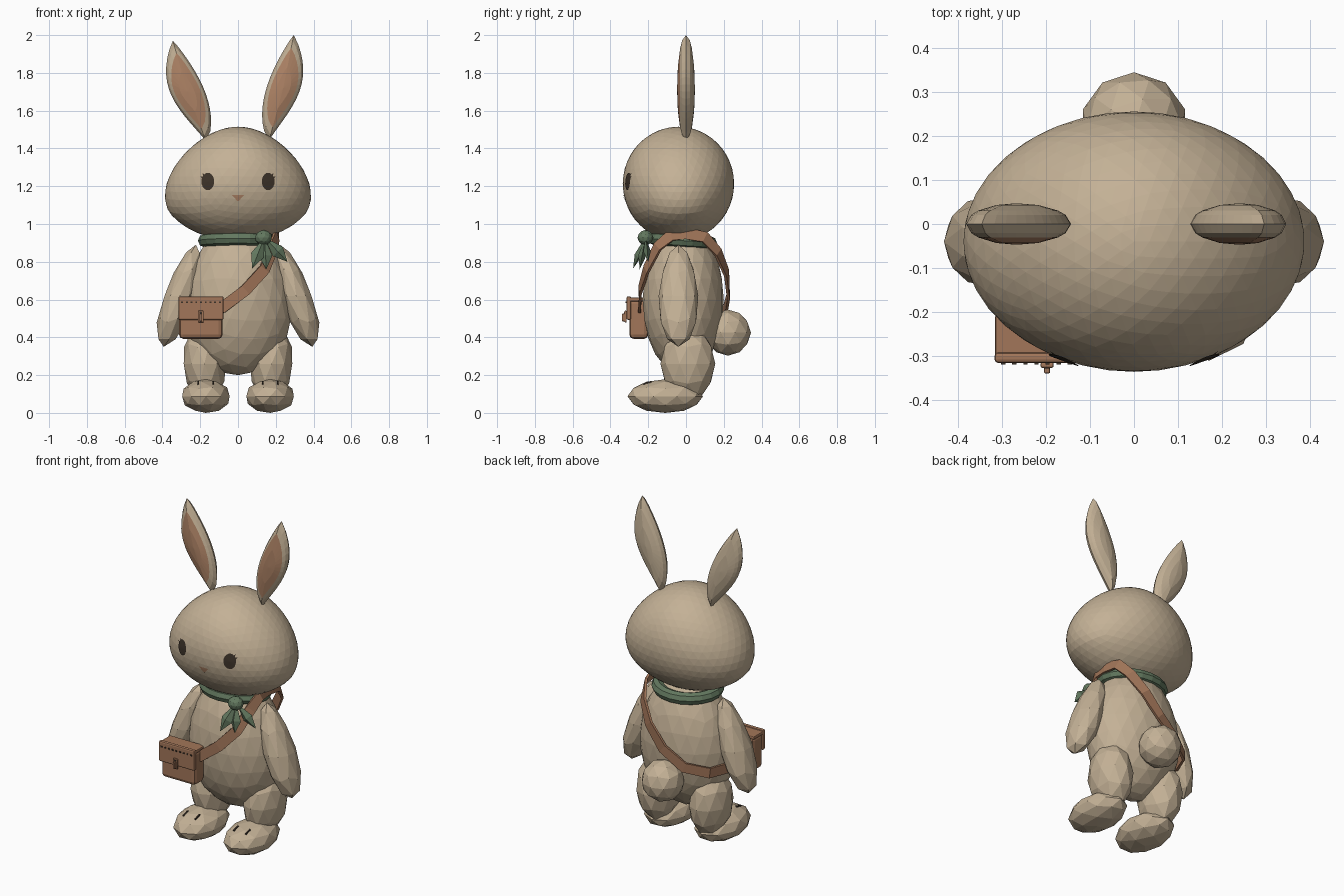
import bpy, bmesh, math
from mathutils import Vector, Matrix

if "Cube" in bpy.data.objects:
    bpy.data.objects.remove(bpy.data.objects["Cube"])


def material(name, r, g, b):
    m = bpy.data.materials.new(name)
    m.diffuse_color = (r, g, b, 1)
    m.use_nodes = True
    m.node_tree.nodes["Principled BSDF"].inputs["Base Color"].default_value = m.diffuse_color
    return m


FUR = material("tan_fur", 0.55, 0.44, 0.305)
PINK = material("inner_ear_brown", 0.42, 0.225, 0.13)
LEATHER = material("leather", 0.36, 0.18, 0.10)
GREEN = material("scarf_green", 0.125, 0.19, 0.115)
DARK = material("dark_brown", 0.045, 0.032, 0.022)


def finish(name, bm, *mats):
    bmesh.ops.recalc_face_normals(bm, faces=bm.faces)
    me = bpy.data.meshes.new(name)
    bm.to_mesh(me)
    bm.free()
    for m in mats:
        me.materials.append(m)
    ob = bpy.data.objects.new(name, me)
    bpy.context.collection.objects.link(ob)
    return ob


def blob(name, level, shape, mat):
    """Faceted ball whose unit-sphere points are moved by shape(x, y, z)."""
    bm = bmesh.new()
    bmesh.ops.create_icosphere(bm, subdivisions=level, radius=1)
    for v in bm.verts:
        v.co = shape(*v.co)
    return finish(name, bm, mat)


def box(name, center, size, mat, bevel=0.0, tilt=0.0):
    bm = bmesh.new()
    bmesh.ops.create_cube(bm, size=1, matrix=Matrix.Diagonal((*size, 1)))
    ob = finish(name, bm, mat)
    ob.location = center
    ob.rotation_euler.x = tilt
    if bevel:
        mod = ob.modifiers.new("bevel", 'BEVEL')
        mod.width, mod.segments = bevel, 2
    return ob


# Head: wide cheeks, narrower crown
def head_width(zn):
    return 0.378 - 0.085 * max(zn, -0.5)


def head_front(x, z, lift=0.004):
    zn = (z - 1.2125) / 0.3025
    xn = x / head_width(zn)
    return Vector((x, -0.04 - 0.295 * math.sqrt(max(0, 1 - zn * zn - xn * xn)) - lift, z))


blob("head", 4, lambda x, y, z: (x * head_width(z), -0.04 + 0.295 * y, 1.2125 + 0.3025 * z), FUR)

# Body and tail
blob("body", 3, lambda x, y, z: (x * (0.285 - 0.03 * z), -0.015 + 0.215 * y, 0.6 + 0.4 * z), FUR)
blob("tail", 2, lambda x, y, z: (0.122 * x, 0.222 + 0.122 * y, 0.425 + 0.122 * z), FUR)


def face_patch(name, center, rim, mat):
    """Thin patch laid on the front of the head."""
    bm = bmesh.new()
    c = bm.verts.new(head_front(*center))
    ring = [bm.verts.new(head_front(*p)) for p in rim]
    for i, v in enumerate(ring):
        bm.faces.new((c, v, ring[(i + 1) % len(ring)]))
    return finish(name, bm, mat)


def ear(name, side, base, tip):
    """Leaf-shaped flat ear made of shrinking outline rings on both sides."""
    base, tip = Vector(base), Vector(tip)
    axis = tip - base
    out = Vector((axis.z, 0, -axis.x)).normalized() * side
    n = 14
    outline = [base + axis * (i / n) + out * 0.1 * math.sin(math.pi * (i / n) ** 1.25) ** 0.85
               for i in range(n)]
    outline += [base + axis * (i / n) - out * 0.078 * math.sin(math.pi * (i / n) ** 0.75) ** 0.85
                for i in range(n, 0, -1)]
    mid = (base + tip) / 2 + out * 0.01
    bm = bmesh.new()
    rim = [bm.verts.new(p) for p in outline]
    for face in (-1, 1):
        prev = rim
        for s in (0.9, 0.76, 0.4):
            ring = [bm.verts.new(mid + (p - mid) * s + Vector((0, face * 0.047 * math.sqrt(1 - s * s), 0)))
                    for p in outline]
            for i in range(len(ring)):
                j = (i + 1) % len(ring)
                f = bm.faces.new((prev[i], prev[j], ring[j], ring[i]))
                f.material_index = 1 if face < 0 and s < 0.7 else 0
            prev = ring
        c = bm.verts.new(mid + Vector((0, face * 0.047, 0)))
        for i in range(len(prev)):
            f = bm.faces.new((prev[i], prev[(i + 1) % len(prev)], c))
            f.material_index = 1 if face < 0 else 0
    finish(name, bm, FUR, PINK)


ear("ear_left", -1, (-0.17, 0, 1.44), (-0.345, 0, 1.97))
ear("ear_right", 1, (0.165, 0, 1.445), (0.295, 0, 2.0))

for side, tag in ((-1, "left"), (1, "right")):
    # Eye with small lashes
    ex, ez = side * 0.16, 1.225
    face_patch("eye_" + tag, (ex, ez),
               [(ex + 0.034 * math.cos(a), ez + 0.046 * math.sin(a))
                for a in (i * math.pi / 10 for i in range(20))], DARK)
    for k, a in enumerate((0.5, 0.9)):
        dx, dz = side * math.cos(a), math.sin(a)
        px, pz = ex + dx * 0.03, ez + dz * 0.04
        face_patch(f"lash_{tag}_{k}", (px, pz),
                   [(px - dz * 0.005, pz + dx * 0.005), (px + dx * 0.018, pz + dz * 0.018),
                    (px + dz * 0.005, pz - dx * 0.005)], DARK)

    # Arm: hangs outward, fuller near the hand
    def arm(x, y, z, s=side):
        fat = 1 - 0.15 * z
        return (s * (0.308 - 0.085 * z + 0.085 * x * fat), -0.04 + 0.105 * y * fat, 0.62 + 0.27 * z)
    blob("arm_" + tag, 2, arm, FUR)

    # Leg and foot
    blob("leg_" + tag, 2, lambda x, y, z, s=side: (
        s * (0.178 + 0.01 * z + 0.115 * x), 0.01 + 0.145 * y, 0.26 + 0.2 * z), FUR)
    blob("foot_" + tag, 2, lambda x, y, z, s=side: (
        s * (0.17 + 0.132 * x), -0.11 + 0.2 * y, max(0.0, 0.088 + 0.09 * z)), FUR)
    for k in (-1, 1):
        box(f"toe_line_{tag}_{k}", (side * 0.17 + k * 0.04, -0.205, 0.157),
            (0.008, 0.045, 0.012), DARK, tilt=0.3)

# Nose
face_patch("nose", (0, 1.14), [(-0.032, 1.153), (0, 1.154), (0.032, 1.153), (0.004, 1.122), (-0.004, 1.122)], PINK)

# Scarf band, knot and hanging ends
bm = bmesh.new()
N, M = 20, 8
grid = []
for i in range(N):
    a = 2 * math.pi * i / N
    grid.append([])
    for j in range(M):
        b = 2 * math.pi * j / M
        k = 0.036 * math.cos(b)
        grid[-1].append(bm.verts.new(((0.176 + k) * math.cos(a), -0.02 + (0.148 + k) * math.sin(a),
                                      0.912 - 0.012 * math.sin(a) + 0.036 * math.sin(b))))
for i in range(N):
    for j in range(M):
        p, q = grid[i], grid[(i + 1) % N]
        bm.faces.new((p[j], q[j], q[(j + 1) % M], p[(j + 1) % M]))
finish("scarf_band", bm, GREEN)
blob("scarf_knot", 2, lambda x, y, z: (0.135 + 0.046 * x, -0.215 + 0.042 * y, 0.928 + 0.04 * z), GREEN)


def kite(name, start, end, width, thick):
    a, b = Vector(start), Vector(end)
    d = (b - a).normalized()
    w = d.cross(Vector((0, 1, 0))).normalized()
    n = w.cross(d)
    m = a.lerp(b, 0.58)
    bm = bmesh.new()
    va, vb = bm.verts.new(a), bm.verts.new(b)
    r = [bm.verts.new(m + o) for o in (w * width, n * thick, -w * width, -n * thick)]
    for i in range(4):
        bm.faces.new((va, r[i], r[(i + 1) % 4]))
        bm.faces.new((vb, r[(i + 1) % 4], r[i]))
    finish(name, bm, GREEN)


kite("scarf_end_inner", (0.14, -0.215, 0.93), (0.075, -0.28, 0.765), 0.035, 0.02)
kite("scarf_end_middle", (0.14, -0.215, 0.93), (0.15, -0.245, 0.76), 0.036, 0.02)
kite("scarf_end_outer", (0.14, -0.215, 0.93), (0.262, -0.2, 0.80), 0.036, 0.02)

# Shoulder strap: closed ribbon around the body
path = [Vector(p) for p in (
    (0.19, -0.15, 0.88), (0.14, -0.21, 0.76), (0.04, -0.243, 0.65), (-0.08, -0.245, 0.56),
    (-0.2, -0.215, 0.52), (-0.28, -0.1, 0.5), (-0.3, 0.0, 0.5), (-0.25, 0.13, 0.5),
    (-0.13, 0.205, 0.53), (0.0, 0.225, 0.62), (0.1, 0.215, 0.74), (0.17, 0.17, 0.85),
    (0.2, 0.1, 0.93), (0.21, 0.0, 0.95), (0.205, -0.08, 0.94))]
bm = bmesh.new()
loops = []
for i, p in enumerate(path):
    t = (path[(i + 1) % len(path)] - path[i - 1]).normalized()
    out = Vector((p.x, p.y * 1.7, 0)).normalized()
    w = t.cross(out).normalized() * 0.03
    n = w.cross(t).normalized() * 0.007
    loops.append([bm.verts.new(p + o) for o in (w + n, w - n, -w - n, -w + n)])
for i, p in enumerate(loops):
    q = loops[(i + 1) % len(loops)]
    for j in range(4):
        bm.faces.new((p[j], q[j], q[(j + 1) % 4], p[(j + 1) % 4]))
finish("bag_strap", bm, LEATHER)

# Bag, flap, buckle and stitches
box("bag_body", (-0.197, -0.25, 0.497), (0.23, 0.1, 0.21), LEATHER, 0.022)
box("bag_lid", (-0.197, -0.255, 0.6), (0.236, 0.1, 0.02), LEATHER, 0.006)
box("bag_flap", (-0.196, -0.303, 0.555), (0.24, 0.024, 0.124), LEATHER, 0.008)
box("buckle_plate", (-0.197, -0.32, 0.51), (0.03, 0.012, 0.062), LEATHER, 0.004)
box("buckle_bar", (-0.197, -0.329, 0.505), (0.014, 0.02, 0.04), LEATHER, 0.004)
box("buckle_gap", (-0.197, -0.326, 0.531), (0.014, 0.004, 0.008), DARK)
for i in range(9):
    box(f"stitch_{i}", (-0.296 + i * 0.025, -0.316, 0.586), (0.01, 0.006, 0.008), DARK)
